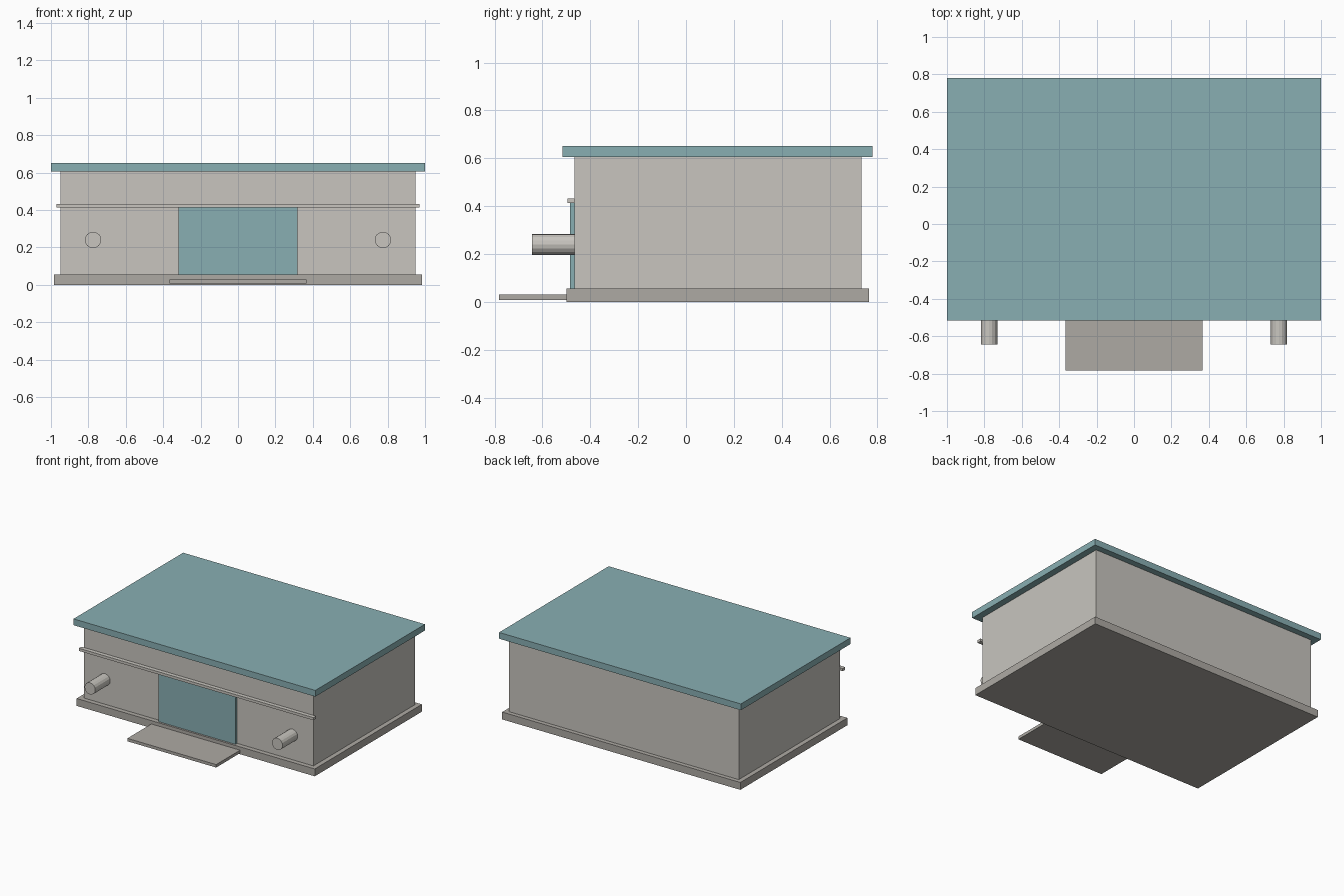
import bpy
import math

default = bpy.data.objects.get("Cube")
if default:
    bpy.data.objects.remove(default, do_unlink=True)


def make_material(name, rgb):
    mat = bpy.data.materials.new(name)
    mat.use_nodes = True
    color = (*rgb, 1)
    mat.diffuse_color = color
    mat.node_tree.nodes["Principled BSDF"].inputs["Base Color"].default_value = color
    return mat


teal = make_material("teal", (0.25, 0.43, 0.45))
wall = make_material("warm_light_grey", (0.58, 0.56, 0.52))
stone = make_material("stone_grey", (0.42, 0.40, 0.37))


def box(name, half_width, y0, y1, z0, z1, mat):
    """Box centred on x = 0, given by its y and z limits."""
    bpy.ops.mesh.primitive_cube_add(size=1, location=(0, (y0 + y1) / 2, (z0 + z1) / 2))
    obj = bpy.context.object
    obj.name = name
    obj.scale = (2 * half_width, y1 - y0, z1 - z0)
    bpy.ops.object.transform_apply(location=False, rotation=False, scale=True)
    obj.data.materials.append(mat)
    return obj


# Main building
box("base_slab", 0.985, -0.50, 0.765, 0, 0.055, stone)
box("main_walls", 0.95, -0.465, 0.733, 0.055, 0.605, wall)
box("flat_roof", 1.0, -0.515, 0.78, 0.605, 0.652, teal)

# Front details
box("front_door", 0.318, -0.485, -0.465, 0.055, 0.413, teal)
box("front_ledge", 0.97, -0.495, -0.465, 0.413, 0.433, wall)
box("entry_step", 0.367, -0.782, -0.50, 0.008, 0.03, stone)

# Round posts projecting from the front wall
for side, x in (("left", 0.775), ("right", -0.775)):
    bpy.ops.mesh.primitive_cylinder_add(
        vertices=16, radius=0.044, depth=0.178,
        location=(x, -0.554, 0.24), rotation=(math.pi / 2, 0, 0))
    post = bpy.context.object
    post.name = side + "_wall_post"
    post.data.materials.append(wall)
